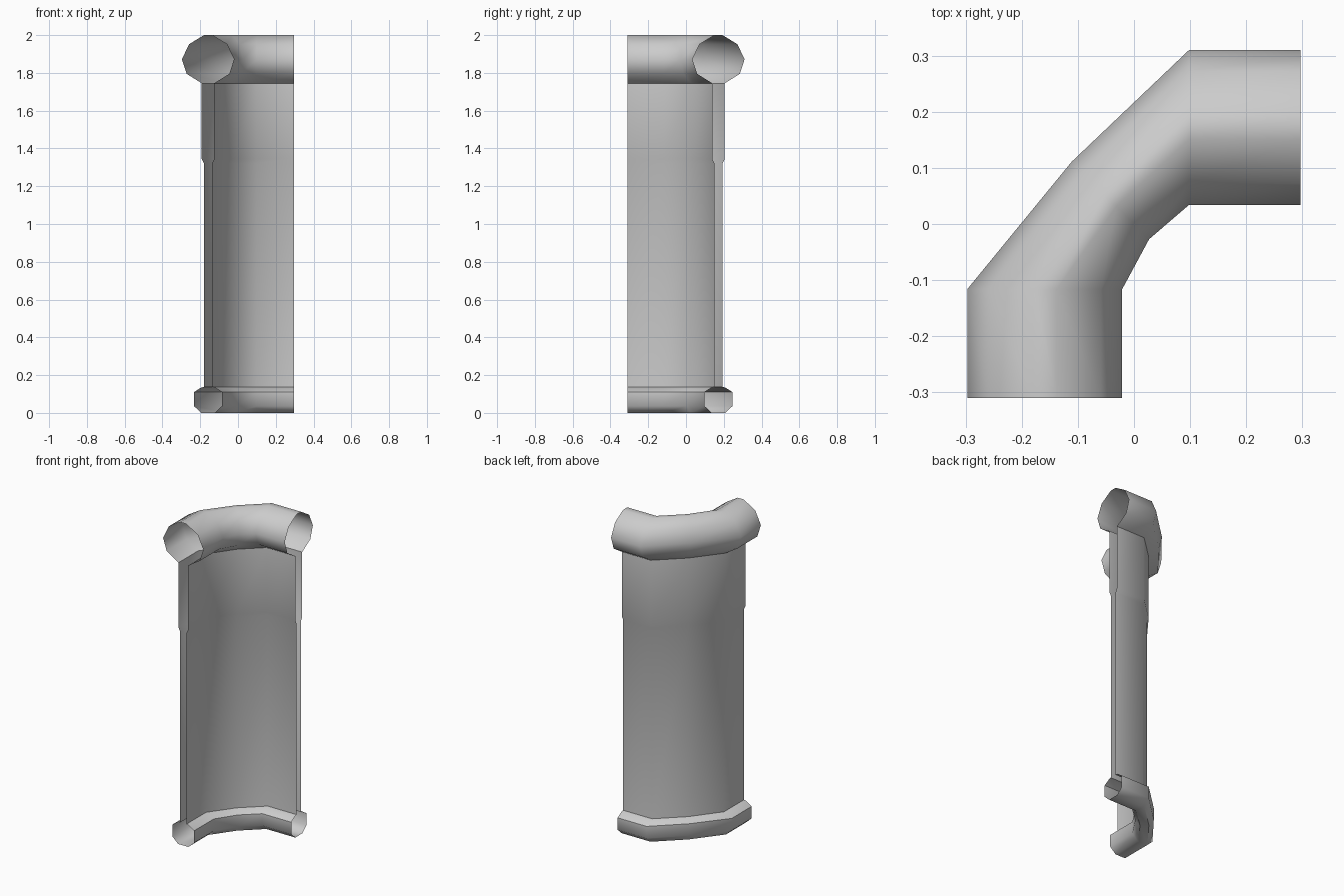
import bpy, bmesh, math

if "Cube" in bpy.data.objects:
    bpy.data.objects.remove(bpy.data.objects["Cube"])

# Half profile (offset from centreline, height): top rail, upper panel, lower panel, base rail
half = [(0.021, 2.0), (0.1, 1.952), (0.138, 1.872), (0.113, 1.795), (0.033, 1.745),
        (0.033, 1.345), (0.021, 1.32), (0.021, 0.137), (0.035, 0.135), (0.074, 0.11),
        (0.074, 0.036), (0.035, 0.0)]
profile = half + [(-u, z) for u, z in reversed(half)]

# Corner path: centre point and outward direction (the middle station is narrowed)
stations = [((-0.159, -0.31), (-1, 0)), ((-0.159, -0.116), (-1, 0)),
            ((-0.042, 0.042), (-0.5, 0.5)),
            ((0.098, 0.172), (0, 1)), ((0.297, 0.172), (0, 1))]

# Sweep the closed profile round the corner, leaving both ends open
bm = bmesh.new()
rings = [[bm.verts.new((c[0] + d[0] * u, c[1] + d[1] * u, z)) for u, z in profile]
         for c, d in stations]
n = len(profile)
for a, b in zip(rings, rings[1:]):
    for i in range(n):
        j = (i + 1) % n
        bm.faces.new((a[i], a[j], b[j], b[i]))
bmesh.ops.recalc_face_normals(bm, faces=bm.faces)
# Open shell: make sure the outermost face points outwards
top = max(bm.faces, key=lambda f: f.calc_center_median().z)
if top.normal.z < 0:
    bmesh.ops.reverse_faces(bm, faces=bm.faces)

mesh = bpy.data.meshes.new("corner_wall")
bm.to_mesh(mesh)
bm.free()
wall = bpy.data.objects.new("corner_wall", mesh)
bpy.context.collection.objects.link(wall)

# Smooth rails and bends, sharp ledges
bpy.context.view_layer.objects.active = wall
wall.select_set(True)
bpy.ops.object.shade_smooth_by_angle(angle=math.radians(48))
